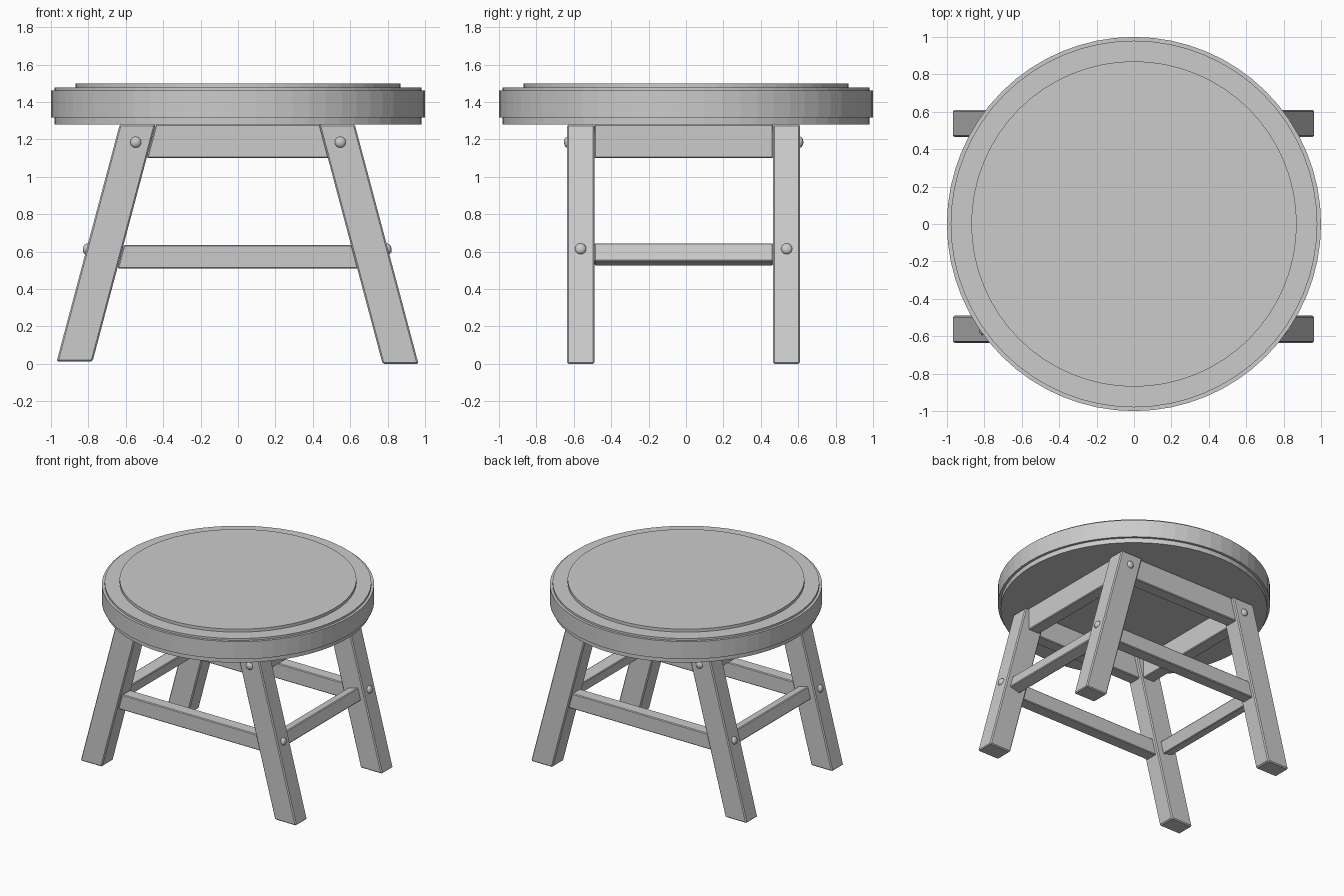
import bpy, bmesh, math
from mathutils import Vector, Matrix

if "Cube" in bpy.data.objects:
    bpy.data.objects.remove(bpy.data.objects["Cube"])

YC = -0.0125                      # centre of the leg frame in y
SLOPE = 0.266                     # leg splay, x per z
TILT = math.atan(SLOPE)


def finish(name, bm, bevel=0.0, smooth=False):
    bmesh.ops.recalc_face_normals(bm, faces=bm.faces[:])
    me = bpy.data.meshes.new(name)
    bm.to_mesh(me)
    bm.free()
    ob = bpy.data.objects.new(name, me)
    bpy.context.collection.objects.link(ob)
    if bevel:
        m = ob.modifiers.new("bevel", 'BEVEL')
        m.width, m.segments = bevel, 1
    if smooth:
        for p in me.polygons:
            p.use_smooth = True
    return ob


def prism(name, pts, y0, y1, bevel=0.006):
    """Extrude an x-z outline from y0 to y1."""
    bm = bmesh.new()
    face = bm.faces.new([bm.verts.new((x, y0, z)) for x, z in pts])
    ext = bmesh.ops.extrude_face_region(bm, geom=[face])
    bmesh.ops.translate(bm, vec=(0, y1 - y0, 0),
                        verts=[v for v in ext["geom"] if isinstance(v, bmesh.types.BMVert)])
    return finish(name, bm, bevel)


def screw(name, pos, normal):
    bm = bmesh.new()
    bmesh.ops.create_uvsphere(bm, u_segments=16, v_segments=10, radius=0.03)
    rot = Vector(normal).to_track_quat('Z', 'Y').to_matrix().to_4x4()
    bmesh.ops.transform(bm, matrix=Matrix.Translation(pos) @ rot @ Matrix.Diagonal((1, 1, 0.65, 1)),
                        verts=bm.verts[:])
    finish(name, bm, smooth=True)


# Seat: stepped round disc turned from a profile
profile = [(0, 1.28), (0.98, 1.28), (0.98, 1.318), (1.0, 1.318), (1.0, 1.46),
           (0.98, 1.46), (0.98, 1.476), (0.87, 1.476), (0.87, 1.5), (0, 1.5)]
bm = bmesh.new()
vs = [bm.verts.new((r, 0, z)) for r, z in profile]
edges = [bm.edges.new(e) for e in zip(vs, vs[1:])]
bmesh.ops.spin(bm, geom=vs + edges, cent=(0, 0, 0), axis=(0, 0, 1),
               angle=2 * math.pi, steps=64, use_duplicate=False)
bmesh.ops.remove_doubles(bm, verts=bm.verts[:], dist=1e-4)
finish("seat", bm)

for side, sx in (("left", -1), ("right", 1)):
    z0 = 0.012 if sx < 0 else 0.0
    off = 0.008 if sx < 0 else 0.0

    def outer(z):
        return 0.965 + off - SLOPE * z

    # Splayed legs and their screws
    for end, sy in (("front", -1), ("back", 1)):
        ys = sorted((YC + sy * 0.4775, YC + sy * 0.6225))
        leg = [(sx * outer(z0), z0), (sx * outer(1.28), 1.28),
               (sx * (outer(1.28) - 0.192), 1.28), (sx * (outer(z0) - 0.192), z0)]
        prism(f"{end}_{side}_leg", leg, *ys, bevel=0.008)
        screw(f"{end}_{side}_apron_screw", (sx * 0.547, YC + sy * 0.6205, 1.185), (0, sy, 0))
        screw(f"{end}_{side}_stretcher_screw", (sx * outer(0.615), YC + sy * 0.551, 0.615),
              (sx * math.cos(TILT), 0, math.sin(TILT)))

    # Side apron, upright between the legs
    prism(f"{side}_apron", [(sx * 0.5, 1.10), (sx * 0.6, 1.10), (sx * 0.6, 1.28), (sx * 0.5, 1.28)],
          YC - 0.478, YC + 0.478)

    # Side stretcher, tilted with the legs
    c, s = math.cos(TILT), math.sin(TILT)
    bar = [(sx * (0.722 + u * c - w * s), 0.585 + u * s + w * c)
           for u, w in ((-0.046, -0.05), (0.046, -0.05), (0.046, 0.05), (-0.046, 0.05))]
    prism(f"{side}_stretcher", bar, YC - 0.478, YC + 0.478)

# Front and back aprons and stretchers, cut to the leg slope
for end, sy in (("front", -1), ("back", 1)):
    yc = YC + sy * 0.551
    for part, za, zb in (("apron", 1.10, 1.28), ("stretcher", 0.51, 0.635)):
        a, b = 0.78 - SLOPE * za, 0.78 - SLOPE * zb
        prism(f"{end}_{part}", [(-a, za), (a, za), (b, zb), (-b, zb)], yc - 0.05, yc + 0.05)
